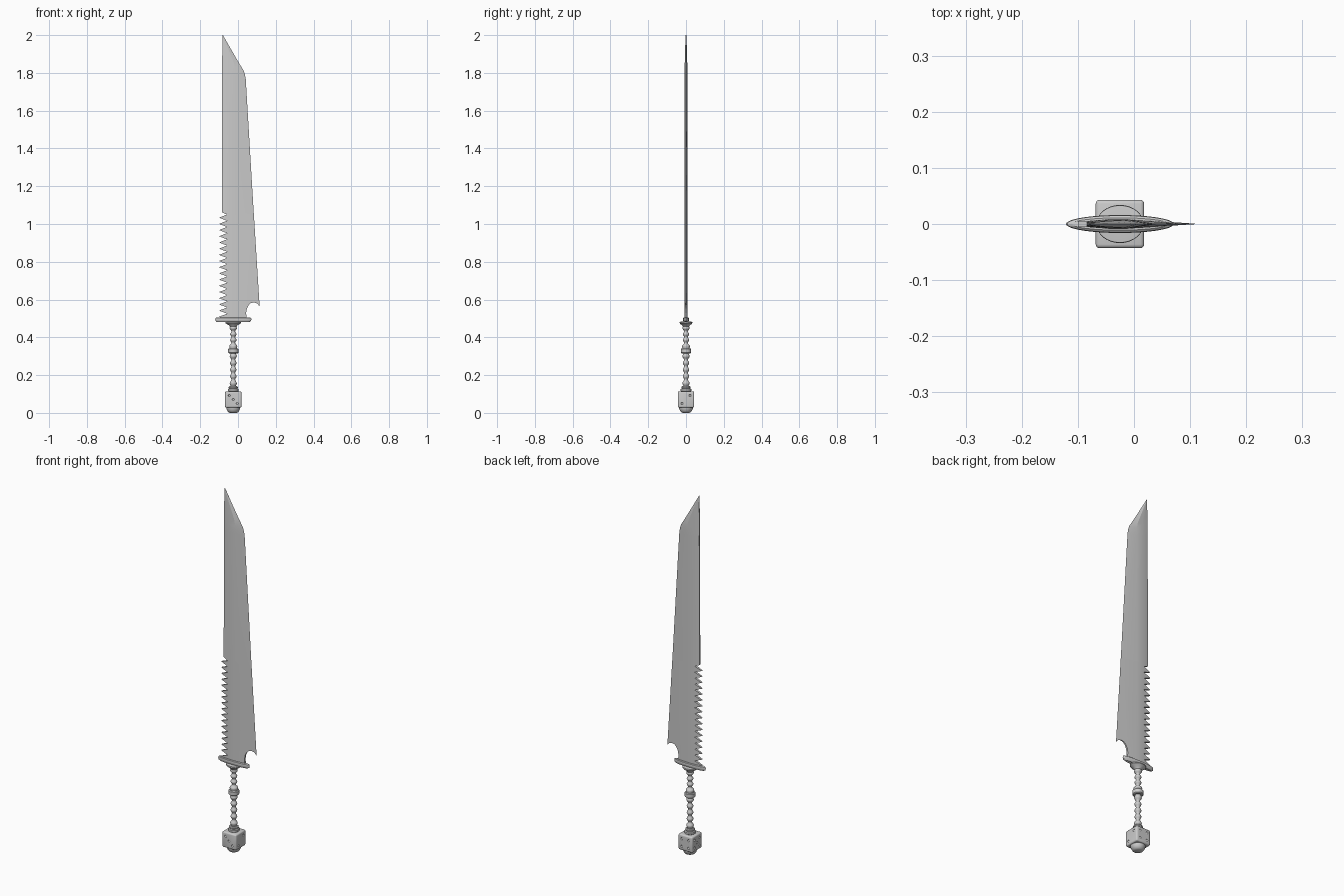
import bpy, bmesh, math
from mathutils import Vector

if "Cube" in bpy.data.objects:
    bpy.data.objects.remove(bpy.data.objects["Cube"])

CX = -0.025  # grip axis


def make(name, verts, faces):
    me = bpy.data.meshes.new(name)
    me.from_pydata(verts, [], faces)
    bm = bmesh.new()
    bm.from_mesh(me)
    bmesh.ops.recalc_face_normals(bm, faces=bm.faces)
    bm.to_mesh(me)
    bm.free()
    ob = bpy.data.objects.new(name, me)
    bpy.context.collection.objects.link(ob)
    return ob


def select(ob):
    bpy.ops.object.select_all(action='DESELECT')
    ob.select_set(True)
    bpy.context.view_layer.objects.active = ob


def smooth(ob, angle=35):
    select(ob)
    bpy.ops.object.shade_smooth_by_angle(angle=math.radians(angle))


def skin(name, rings):
    """Join equal-length rings of points into a capped solid."""
    n = len(rings[0])
    faces = [(i * n + j, i * n + (j + 1) % n, (i + 1) * n + (j + 1) % n, (i + 1) * n + j)
             for i in range(len(rings) - 1) for j in range(n)]
    faces += [tuple(range(n)), tuple(range((len(rings) - 1) * n, len(rings) * n))]
    return make(name, [p for r in rings for p in r], faces)


def stack(name, levels, n=32):
    """Elliptical sections (z, rx, ry) around the grip axis."""
    ob = skin(name, [[(CX + rx * math.cos(2 * math.pi * k / n),
                       ry * math.sin(2 * math.pi * k / n), z) for k in range(n)]
                     for z, rx, ry in levels])
    smooth(ob)
    return ob


def cut(ob, cutter):
    cutter.hide_render = True
    mod = ob.modifiers.new("cut", 'BOOLEAN')
    mod.operation, mod.solver, mod.object = 'DIFFERENCE', 'EXACT', cutter
    select(ob)
    bpy.ops.object.modifier_apply(modifier=mod.name)
    bpy.data.objects.remove(cutter, do_unlink=True)


def slab(name, pts):
    return skin(name, [[(x, y, z) for x, z in pts] for y in (-0.1, 0.1)])


# Blade: lofted lens section with a flat spine and a sharp edge
rows = [(0.49, -0.10, 0.119, 1), (1.05, -0.10, 0.084, 1), (1.062, -0.085, 0.083, 1),
        (1.767, -0.084, 0.041, 0.95), (1.79, -0.084, 0.037, 0.92), (1.812, -0.084, 0.030, 0.88),
        (1.846, -0.084, 0.009, 0.8), (1.92, -0.083, -0.034, 0.6), (2.0, -0.082, -0.080, 0.2)]
section = [(-0.07, 0.25, 0.0065), (-0.045, 0.5, 0.0085), (-0.012, 0.7, 0.0085)]
rings = []
for z, l, r, s in rows:
    half = [(l, 0.004 * s)] + [(min(x, l + f * (r - l)), y * s) for x, f, y in section]
    rings.append([(x, -y, z) for x, y in half] + [(r, 0, z)] + [(x, y, z) for x, y in reversed(half)])
blade = skin("blade", rings)

# Saw teeth along the lower spine
teeth, pitch = 17, 0.0328
zig = [(-0.2, 0.485), (-0.2, 1.062), (-0.085, 1.062)]
for i in range(teeth):
    z = 1.05 - i * pitch
    zig += [(-0.058, z), (-0.1005, z - pitch / 2)]
zig += [(-0.058, 0.485)]
cut(blade, slab("teeth_cutter", zig))

# Hooked notch at the heel
cut(blade, slab("notch_cutter", [
    (0.2, 0.45), (0.046, 0.45), (0.045, 0.505), (0.043, 0.53), (0.047, 0.552), (0.056, 0.570),
    (0.068, 0.581), (0.083, 0.585), (0.096, 0.582), (0.106, 0.575), (0.115, 0.562), (0.2, 0.5)]))
smooth(blade, 12)

# Guard and flared collar
stack("guard", [(0.481, 0.085, 0.011), (0.486, 0.094, 0.015), (0.496, 0.096, 0.016),
                (0.503, 0.094, 0.015), (0.506, 0.086, 0.011)], 48)
stack("collar", [(0.455, 0.016, 0.016), (0.463, 0.022, 0.020), (0.470, 0.034, 0.029),
                 (0.476, 0.042, 0.034), (0.482, 0.042, 0.033), (0.484, 0.036, 0.013)])


# Turned grip: beaded spindle in two halves
def spindle(name, z0, z1, beads, flare0, flare1):
    lv, steps = [], beads * 8
    for i in range(steps + 1):
        t = i / steps
        r = 0.0135 - 0.0035 * math.cos(2 * math.pi * beads * t)
        r += flare0 * max(0, 1 - t * 5) + flare1 * max(0, 1 - (1 - t) * 5)
        lv.append((z0 + t * (z1 - z0), r, r))
    stack(name, lv, 24)


spindle("lower_grip", 0.14, 0.317, 5, 0.004, 0.004)
spindle("upper_grip", 0.34, 0.462, 4, 0.010, 0.006)


# Rings
def ring(name, z0, z1, r):
    b = 0.004
    stack(name, [(z0, r - b, r - b), (z0 + b, r, r), (z1 - b, r, r), (z1, r - b, r - b)])


ring("middle_ring", 0.315, 0.342, 0.027)
ring("upper_pommel_ring", 0.128, 0.142, 0.024)
ring("lower_pommel_ring", 0.112, 0.130, 0.028)

# Cube pommel with rounded corners
S, ZC = 0.0432, 0.071
bm = bmesh.new()
bmesh.ops.create_cube(bm, size=2 * S)
bmesh.ops.bevel(bm, geom=bm.edges[:], offset=0.007, segments=3, profile=0.5, affect='EDGES')
bmesh.ops.translate(bm, verts=bm.verts, vec=(CX, 0, ZC))
me = bpy.data.meshes.new("pommel_cube")
bm.to_mesh(me)
bm.free()
cube = bpy.data.objects.new("pommel_cube", me)
bpy.context.collection.objects.link(cube)

# Dimples on the four side faces
q = 0.021
layouts = {(0, -1): [(-q, q), (0, 0), (q, -q)], (1, 0): [(-q, -q), (q, q)],
           (0, 1): [(a, b) for a in (-q, q) for b in (-q, q)],
           (-1, 0): [(a, b) for a in (-q, q) for b in (-q, q)] + [(0, 0)]}
bm = bmesh.new()
for (nx, ny), spots in layouts.items():
    for u, w in spots:
        c = Vector((CX + nx * (S + 0.002) - ny * u, ny * (S + 0.002) + nx * u, ZC + w))
        new = bmesh.ops.create_uvsphere(bm, u_segments=16, v_segments=8, radius=0.0065)["verts"]
        bmesh.ops.translate(bm, verts=new, vec=c)
me = bpy.data.meshes.new("dimple_cutter")
bm.to_mesh(me)
bm.free()
cutter = bpy.data.objects.new("dimple_cutter", me)
bpy.context.collection.objects.link(cutter)
cut(cube, cutter)
smooth(cube)

# Domed cap under the pommel
stack("pommel_cap", [(0.0, 0.018, 0.018), (0.004, 0.026, 0.026), (0.012, 0.032, 0.032),
                     (0.022, 0.036, 0.036), (0.032, 0.037, 0.037)])
